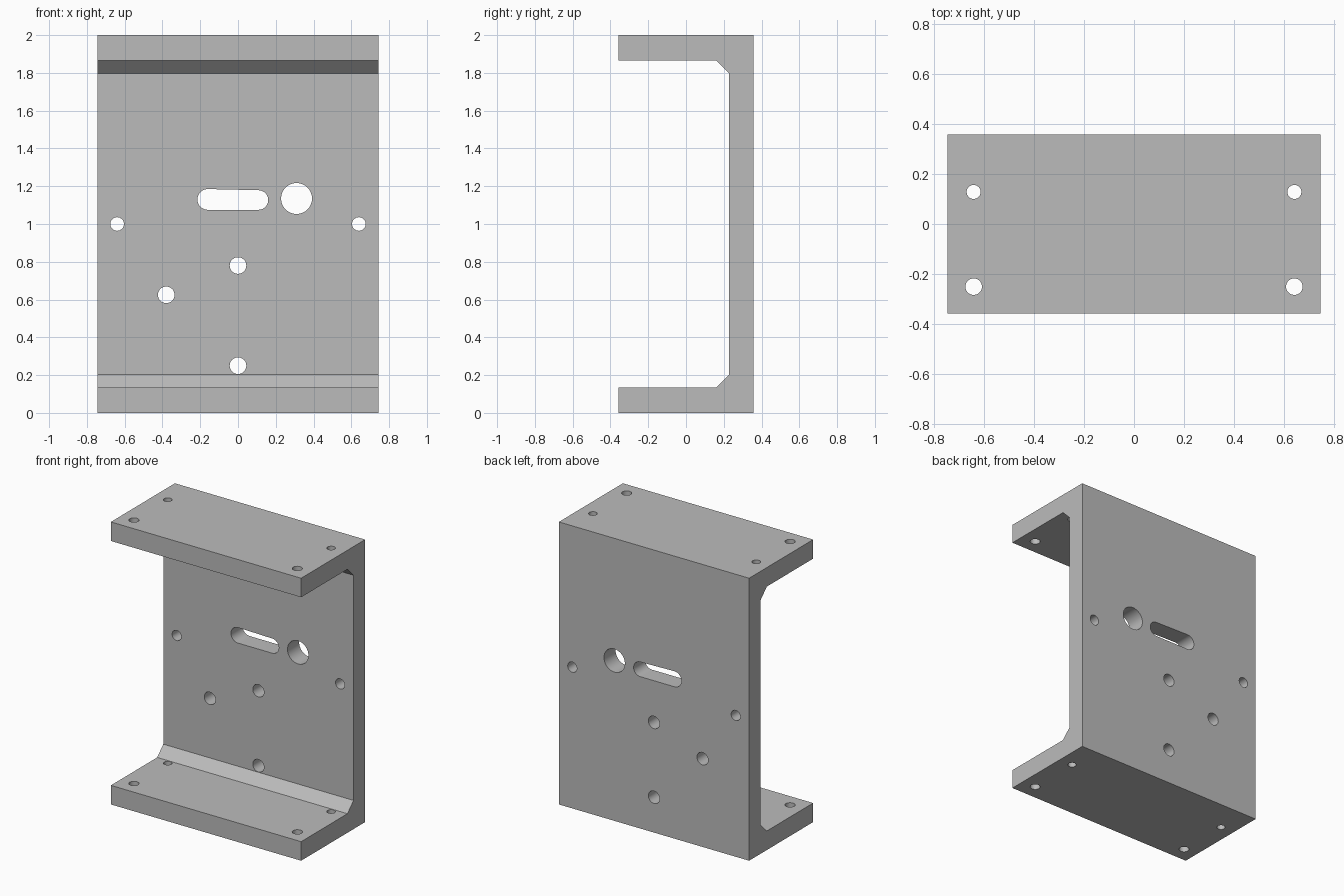
import bpy
import bmesh
from math import cos, sin, pi, radians
from mathutils import Vector

default = bpy.data.objects.get("Cube")
if default:
    bpy.data.objects.remove(default, do_unlink=True)

HALF_W, HALF_D, HEIGHT = 0.745, 0.358, 2.0
FLANGE, WALL_Y, CHAMFER = 0.135, 0.228, 0.068
SEGMENTS = 32

grey = bpy.data.materials.new("machined grey")
grey.use_nodes = True
colour = (0.5, 0.5, 0.5, 1)
grey.diffuse_color = colour
grey.node_tree.nodes["Principled BSDF"].inputs["Base Color"].default_value = colour


def add_prism(bm, points, direction):
    """Closed prism: a planar outline swept along a direction."""
    face = bm.faces.new([bm.verts.new(p) for p in points])
    swept = bmesh.ops.extrude_face_region(bm, geom=[face], use_keep_orig=True)
    verts = [g for g in swept["geom"] if isinstance(g, bmesh.types.BMVert)]
    bmesh.ops.translate(bm, verts=verts, vec=Vector(direction))


def arc(cx, cy, r, start, sweep, steps):
    return [(cx + r * cos(start + sweep * i / steps),
             cy + r * sin(start + sweep * i / steps)) for i in range(steps)]


def make_object(name, bm):
    bmesh.ops.recalc_face_normals(bm, faces=bm.faces[:])
    mesh = bpy.data.meshes.new(name)
    bm.to_mesh(mesh)
    bm.free()
    mesh.materials.append(grey)
    obj = bpy.data.objects.new(name, mesh)
    bpy.context.collection.objects.link(obj)
    return obj


# Channel body: C-shaped profile with chamfered inner corners
lower = [(-HALF_D, 0), (-HALF_D, FLANGE),
         (WALL_Y - CHAMFER, FLANGE), (WALL_Y, FLANGE + CHAMFER)]
upper = [(y, HEIGHT - z) for y, z in reversed(lower)]
profile = lower + upper + [(HALF_D, HEIGHT), (HALF_D, 0)]
bm = bmesh.new()
add_prism(bm, [(-HALF_W, y, z) for y, z in profile], (2 * HALF_W, 0, 0))
bracket = make_object("channel_bracket", bm)

# Cutters for every hole, gathered in one mesh
bm = bmesh.new()

# Round holes through the back wall: x, z, radius
wall_holes = [(-0.64, 1.0, 0.036), (0.64, 1.0, 0.036), (0.31, 1.135, 0.082),
              (0, 0.78, 0.044), (-0.38, 0.625, 0.044), (0, 0.25, 0.044)]
outlines = [arc(x, z, r, 0, 2 * pi, SEGMENTS) for x, z, r in wall_holes]

# Slot with rounded ends
half = SEGMENTS // 2
outlines.append(arc(-0.16, 1.13, 0.055, pi / 2, pi, half) + [(-0.16, 1.075)]
                + arc(0.108, 1.127, 0.052, -pi / 2, pi, half) + [(0.108, 1.179)])
for outline in outlines:
    add_prism(bm, [(x, 0.1, z) for x, z in outline], (0, 0.4, 0))

# Bolt holes through both flanges
for side in (-1, 1):
    for y, r in ((0.128, 0.028), (-0.25, 0.033)):
        for z in (-0.1, HEIGHT - FLANGE - 0.1):
            outline = arc(side * 0.64, y, r, 0, 2 * pi, SEGMENTS)
            add_prism(bm, [(px, py, z) for px, py in outline],
                      (0, 0, FLANGE + 0.2))
cutter = make_object("hole_cutter", bm)
cutter.hide_render = True

# Cut the holes, bake the result and drop the cutter
cut = bracket.modifiers.new("holes", 'BOOLEAN')
cut.operation = 'DIFFERENCE'
cut.solver = 'EXACT'
cut.object = cutter
bpy.ops.object.select_all(action='DESELECT')
bracket.select_set(True)
bpy.context.view_layer.objects.active = bracket
bpy.ops.object.modifier_apply(modifier=cut.name)
bpy.data.objects.remove(cutter, do_unlink=True)
bpy.ops.object.shade_smooth_by_angle(angle=radians(30))
